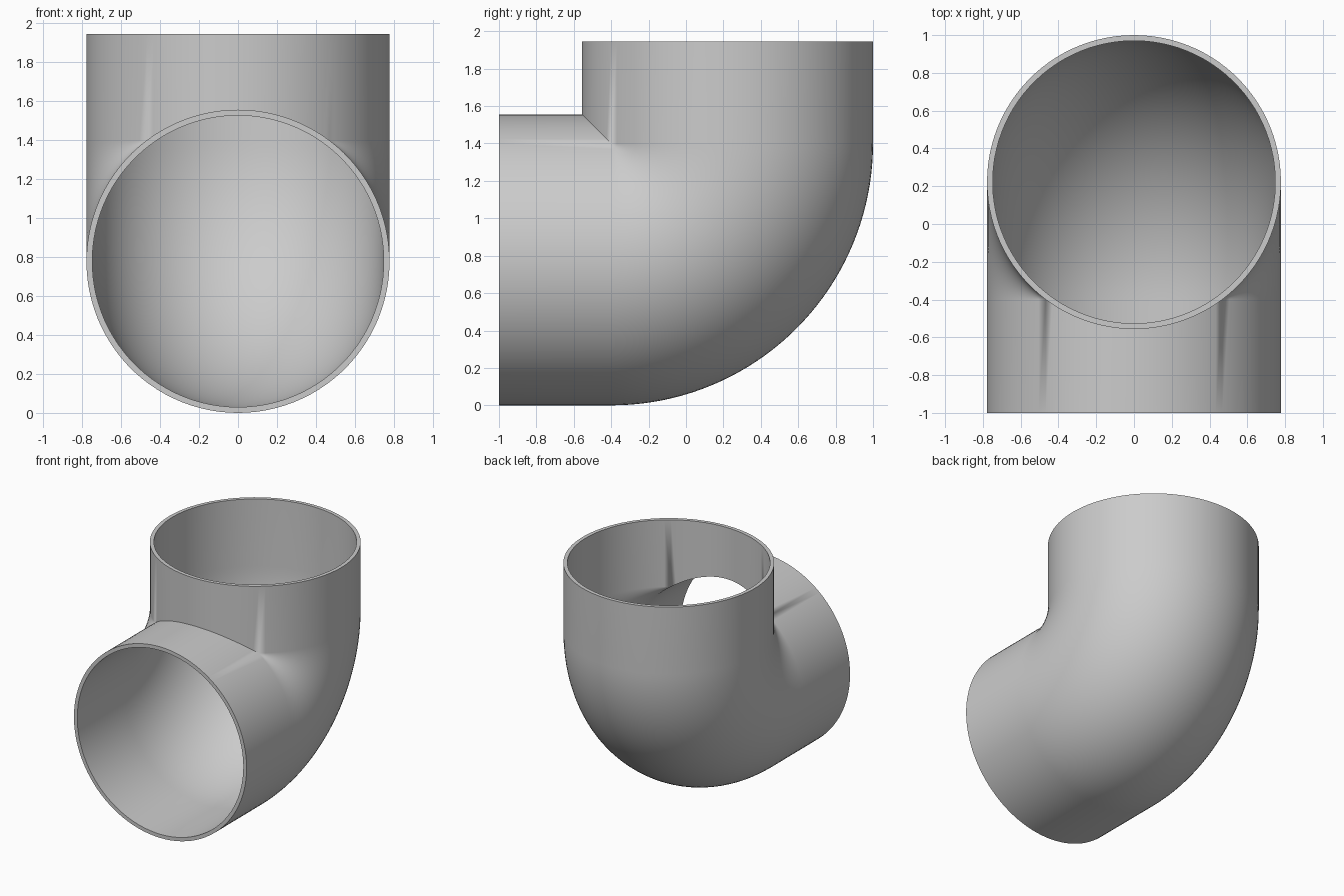
import bpy, bmesh, math

if "Cube" in bpy.data.objects:
    bpy.data.objects.remove(bpy.data.objects["Cube"])

OUTER, INNER = 0.778, 0.748      # pipe radii
AXIS_Y, AXIS_Z = 0.222, 0.778    # centre lines of the upright and the front branch
BEND = 0.622                     # bend radius of the centre line
FRONT, TOP = -1.0, 1.945         # open ends
CY, CZ = AXIS_Y - BEND, AXIS_Z + BEND
ARC = 40


def tube_angles(r):
    """Angles round the pipe, with a point exactly where the mitre starts."""
    t0 = math.acos(BEND / r)
    a = [-t0 + 2 * t0 * i / 24 for i in range(24)]
    b = [t0 + (2 * math.pi - 2 * t0) * i / 80 for i in range(80)]
    return a + b


def rings(bm, r):
    """Cross-sections from the front opening, round the bend, to the top opening."""
    sections = []
    for k in range(-1, ARC + 2):
        ring = []
        for t in tube_angles(r):
            x, d = r * math.sin(t), r * math.cos(t)
            if k < 0:
                y, z = FRONT, AXIS_Z + d
            elif k > ARC:
                y, z = AXIS_Y - d, TOP
            else:
                # past the bend centre the two straight walls meet in a mitre
                if d > BEND - 1e-6:
                    y, z = AXIS_Y - d, AXIS_Z + d
                else:
                    a = math.pi / 2 * k / ARC
                    y = CY + (BEND - d) * math.sin(a)
                    z = CZ - (BEND - d) * math.cos(a)
            ring.append(bm.verts.new((x, y, z)))
        sections.append(ring)
    return sections


def bridge(bm, a, b):
    n = len(a)
    for i in range(n):
        j = (i + 1) % n
        bm.faces.new((a[i], a[j], b[j], b[i]))


# Outer wall, inner wall and the two flat rims
bm = bmesh.new()
outer, inner = rings(bm, OUTER), rings(bm, INNER)
for wall in (outer, inner):
    for a, b in zip(wall, wall[1:]):
        bridge(bm, a, b)
bridge(bm, outer[0], inner[0])
bridge(bm, outer[-1], inner[-1])
bmesh.ops.remove_doubles(bm, verts=bm.verts, dist=1e-5)
bmesh.ops.recalc_face_normals(bm, faces=bm.faces)

mesh = bpy.data.meshes.new("pipe_elbow")
bm.to_mesh(mesh)
bm.free()
elbow = bpy.data.objects.new("pipe_elbow", mesh)
bpy.context.collection.objects.link(elbow)

grey = bpy.data.materials.new("light_grey")
grey.diffuse_color = (0.6, 0.6, 0.6, 1)
grey.use_nodes = True
grey.node_tree.nodes["Principled BSDF"].inputs["Base Color"].default_value = grey.diffuse_color
mesh.materials.append(grey)

# Smooth walls with sharp rims and mitre
bpy.context.view_layer.objects.active = elbow
elbow.select_set(True)
bpy.ops.object.shade_smooth_by_angle(angle=math.radians(30))
